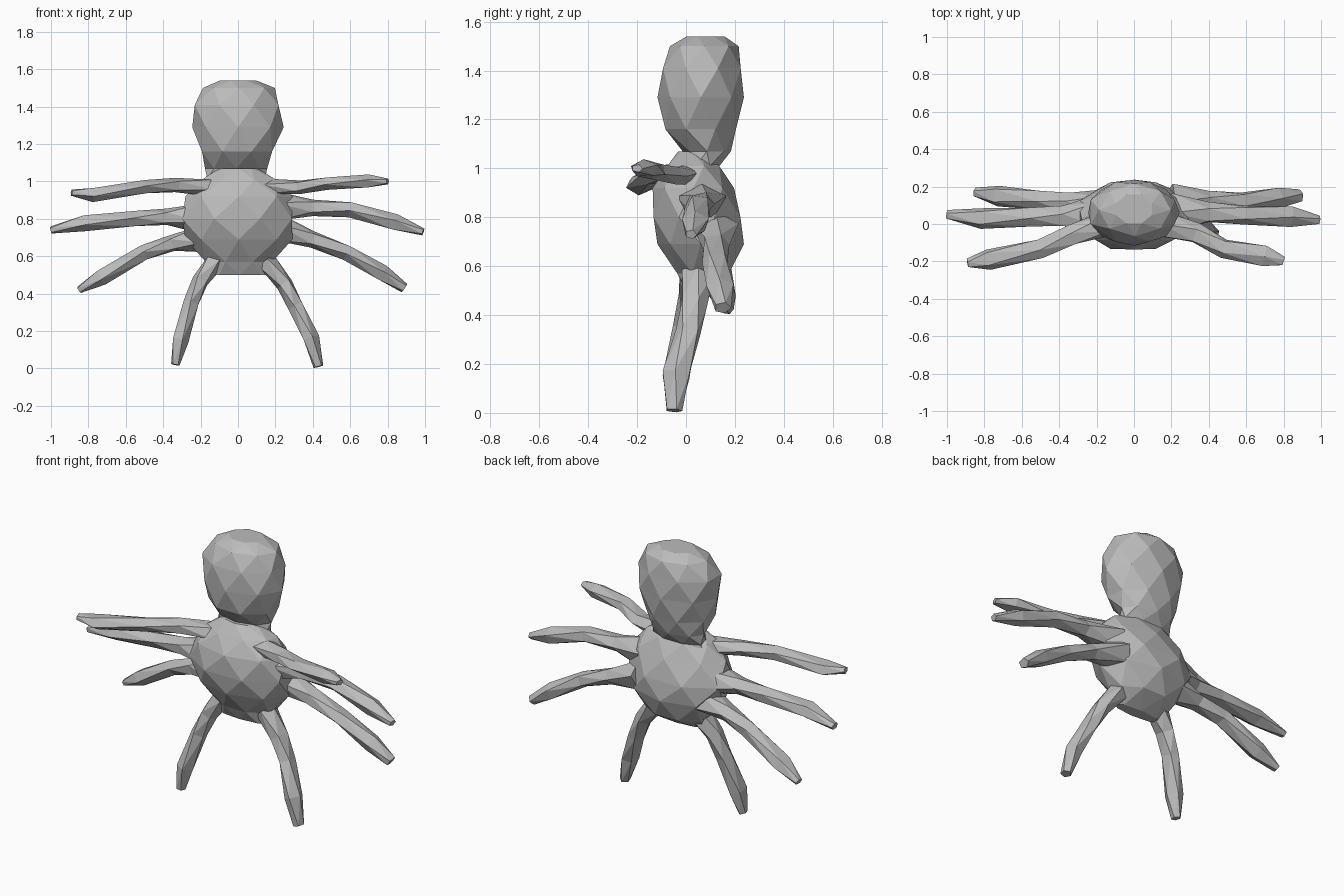
import bpy
import bmesh
from math import cos, sin, pi
from mathutils import Vector

old = bpy.data.objects.get("Cube")
if old:
    bpy.data.objects.remove(old, do_unlink=True)

# One plain grey for the whole figure
grey = bpy.data.materials.new("plain grey")
grey.use_nodes = True
colour = (0.5, 0.5, 0.5, 1)
grey.diffuse_color = colour
grey.node_tree.nodes["Principled BSDF"].inputs["Base Color"].default_value = colour


def loft(name, rings):
    """Skin a list of equal rings into a closed, flat shaded, triangulated mesh."""
    bm = bmesh.new()
    loops = [[bm.verts.new(point) for point in ring] for ring in rings]
    sides = len(loops[0])
    for low, high in zip(loops, loops[1:]):
        for i in range(sides):
            j = (i + 1) % sides
            bm.faces.new((low[i], low[j], high[i]))
            bm.faces.new((low[j], high[j], high[i]))
    bm.faces.new(loops[0])
    bm.faces.new(loops[-1])
    bmesh.ops.recalc_face_normals(bm, faces=bm.faces)
    mesh = bpy.data.meshes.new(name)
    bm.to_mesh(mesh)
    bm.free()
    mesh.materials.append(grey)
    obj = bpy.data.objects.new(name, mesh)
    bpy.context.collection.objects.link(obj)
    return obj


def stacked(name, levels, sides=8):
    """Loft of horizontal polygons, each turned half a side from the one below."""
    rings = []
    for k, (z, left, right, front, back) in enumerate(levels):
        ring = []
        for i in range(sides):
            angle = 2 * pi * (i + k / 2) / sides
            ring.append(Vector(((left + right) / 2 + cos(angle) * (right - left) * 0.52,
                                (front + back) / 2 + sin(angle) * (back - front) * 0.52,
                                z)))
        rings.append(ring)
    return loft(name, rings)


def limb(name, points, root=0.07, tip=0.025, flat=0.8, sides=5):
    """Tapered, slightly flattened bar following a short path to a narrow tip."""
    path = [Vector(p) for p in points]
    rings = []
    for k, (point, width) in enumerate(zip(path, (root, 0.058, 0.054, 0.058, tip))):
        along = path[min(k + 1, len(path) - 1)] - path[max(k - 1, 0)]
        across = along.cross(Vector((0, 1, 0))).normalized()
        depth = across.cross(along).normalized()
        ring = []
        for i in range(sides):
            angle = 2 * pi * i / sides + 0.4 * k
            ring.append(point + width * (across * cos(angle) * flat + depth * sin(angle)))
        rings.append(ring)
    return loft(name, rings)


# Head narrowing into the neck
stacked("head_and_neck", (
    (0.92, -0.2, 0.2, 0.01, 0.15),
    (1.01, -0.17, 0.15, 0, 0.14),
    (1.07, -0.17, 0.15, -0.01, 0.18),
    (1.16, -0.2, 0.19, -0.09, 0.21),
    (1.29, -0.235, 0.235, -0.11, 0.23),
    (1.41, -0.24, 0.225, -0.1, 0.23),
    (1.5, -0.18, 0.19, -0.06, 0.21),
    (1.54, -0.1, 0.1, 0, 0.16)))

# Body, wide in the middle with a narrow lower edge
stacked("body", (
    (0.5, -0.14, 0.16, 0, 0.07),
    (0.57, -0.18, 0.19, -0.04, 0.18),
    (0.69, -0.27, 0.28, -0.11, 0.23),
    (0.8, -0.31, 0.3, -0.14, 0.23),
    (0.92, -0.27, 0.28, -0.13, 0.19),
    (1.01, -0.2, 0.21, -0.08, 0.14),
    (1.07, -0.1, 0.1, -0.03, 0.08)))

# Upper arms, reaching forward
limb("upper_arm_right", ((-0.15, 0, 0.97), (-0.33, -0.06, 0.98), (-0.5, -0.13, 0.97),
                         (-0.78, -0.19, 0.93), (-0.89, -0.21, 0.94)), flat=0.7)
limb("upper_arm_left", ((0.15, 0, 0.97), (0.33, -0.05, 0.97), (0.48, -0.13, 0.99),
                        (0.7, -0.17, 1), (0.8, -0.2, 1)), flat=0.65)

# Middle arms, straight out to the sides
limb("middle_arm_right", ((-0.2, 0.05, 0.81), (-0.38, 0.04, 0.81), (-0.55, 0.04, 0.8),
                          (-0.82, 0.03, 0.78), (-1, 0.05, 0.74)), root=0.11)
limb("middle_arm_left", ((0.2, 0.06, 0.86), (0.4, 0.06, 0.86), (0.6, 0.05, 0.85),
                         (0.84, 0.04, 0.78), (0.99, 0.02, 0.73)), root=0.11)

# Lower arms, sloping down and back
limb("lower_arm_right", ((-0.18, 0.09, 0.7), (-0.35, 0.11, 0.67), (-0.5, 0.13, 0.62),
                         (-0.73, 0.15, 0.49), (-0.85, 0.17, 0.42)), root=0.1)
limb("lower_arm_left", ((0.2, 0.12, 0.75), (0.4, 0.12, 0.69), (0.58, 0.12, 0.62),
                        (0.77, 0.14, 0.51), (0.89, 0.15, 0.43)), root=0.1, tip=0.035)

# Legs, reaching the ground
limb("leg_right", ((-0.12, 0.04, 0.58), (-0.2, 0.02, 0.47), (-0.25, 0, 0.35),
                   (-0.31, -0.04, 0.15), (-0.335, -0.05, 0.02)), tip=0.03)
limb("leg_left", ((0.15, 0.05, 0.57), (0.25, 0.03, 0.45), (0.31, 0.01, 0.33),
                  (0.39, -0.04, 0.16), (0.43, -0.05, 0.01)), tip=0.035)
